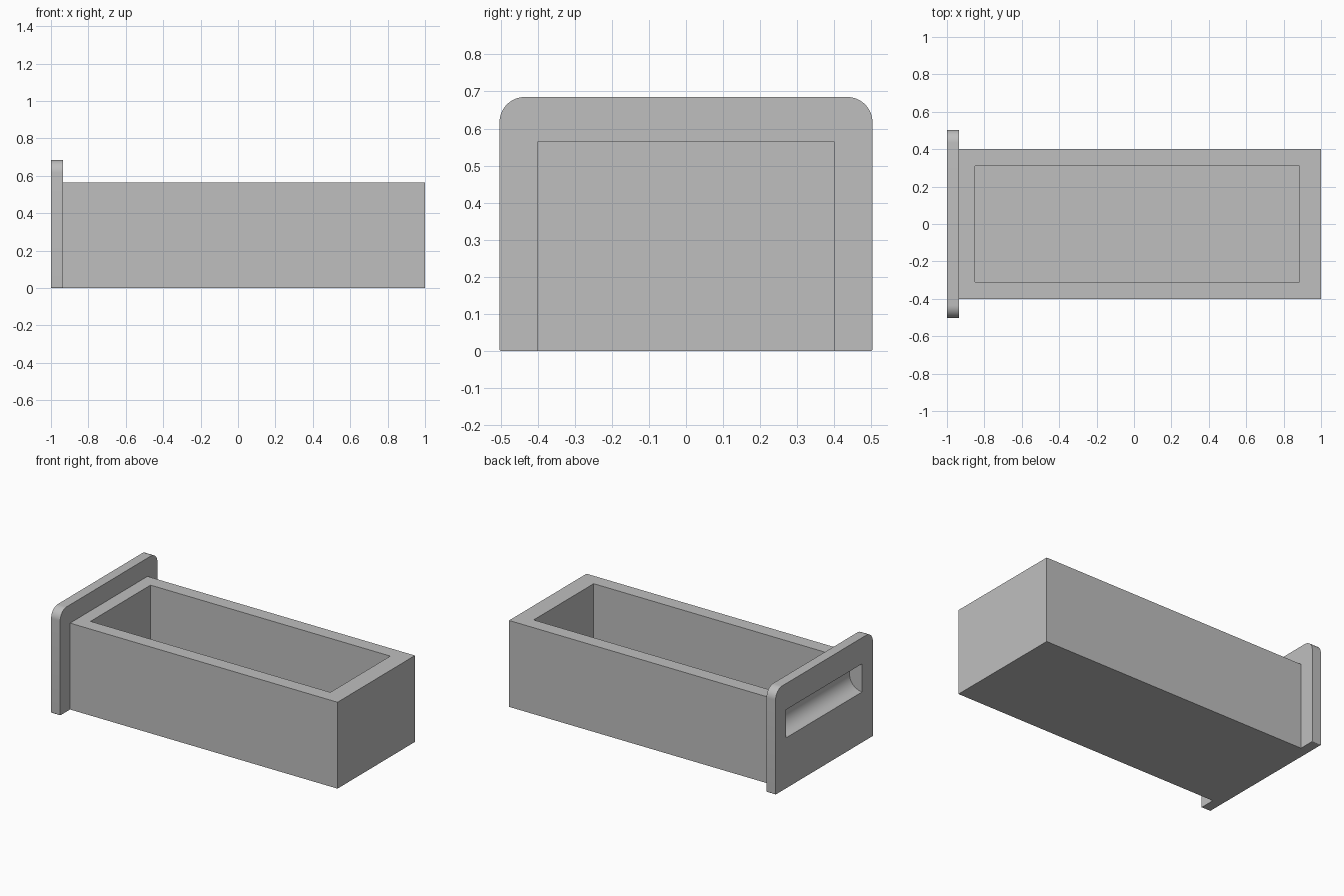
import bpy, bmesh, math
from mathutils import Matrix

if "Cube" in bpy.data.objects:
    bpy.data.objects.remove(bpy.data.objects["Cube"], do_unlink=True)

grey = bpy.data.materials.new("plain grey")
grey.use_nodes = True
colour = (0.52, 0.52, 0.52, 1)
grey.diffuse_color = colour
grey.node_tree.nodes["Principled BSDF"].inputs["Base Color"].default_value = colour


def finish(name, bm):
    bmesh.ops.recalc_face_normals(bm, faces=bm.faces)
    mesh = bpy.data.meshes.new(name)
    bm.to_mesh(mesh)
    bm.free()
    mesh.materials.append(grey)
    obj = bpy.data.objects.new(name, mesh)
    bpy.context.collection.objects.link(obj)
    return obj


def box(name, x0, x1, half_y, z0, z1):
    bm = bmesh.new()
    place = (Matrix.Translation(((x0 + x1) / 2, 0, (z0 + z1) / 2))
             @ Matrix.Diagonal((x1 - x0, 2 * half_y, z1 - z0, 1)))
    bmesh.ops.create_cube(bm, size=1, matrix=place)
    return finish(name, bm)


def rounded_panel(name, x0, x1, half_y, height, top_r, low_r, steps=12):
    # Outline in the y-z plane: one arc per corner, then extruded along x
    bm = bmesh.new()
    corners = [(1, height, top_r, 0), (-1, height, top_r, 1),
               (-1, 0, low_r, 2), (1, 0, low_r, 3)]
    verts = []
    for side, z, r, quarter in corners:
        cy = side * (half_y - r)
        cz = z - r if z else r
        for i in range(steps + 1):
            a = (quarter + i / steps) * math.pi / 2
            verts.append(bm.verts.new((x0, cy + r * math.cos(a), cz + r * math.sin(a))))
    face = bm.faces.new(verts)
    ext = bmesh.ops.extrude_face_region(bm, geom=[face], use_keep_orig=True)
    moved = [v for v in ext["geom"] if isinstance(v, bmesh.types.BMVert)]
    bmesh.ops.translate(bm, verts=moved, vec=(x1 - x0, 0, 0))
    return finish(name, bm)


def cylinder_y(name, x, z, r, half_y):
    bm = bmesh.new()
    place = Matrix.Translation((x, 0, z)) @ Matrix.Rotation(math.pi / 2, 4, "X")
    bmesh.ops.create_cone(bm, cap_ends=True, segments=64, radius1=r, radius2=r,
                          depth=2 * half_y, matrix=place)
    return finish(name, bm)


def combine(target, other, operation):
    mod = target.modifiers.new(operation.lower(), "BOOLEAN")
    mod.operation = operation
    mod.solver = "EXACT"
    mod.object = other
    bpy.context.view_layer.objects.active = target
    bpy.ops.object.modifier_apply(modifier=mod.name)
    bpy.data.objects.remove(other, do_unlink=True)


# Long open tray joined to the taller rounded face panel
drawer = box("drawer", -0.97, 1.0, 0.4, 0, 0.565)
panel = rounded_panel("face_panel", -1.0, -0.935, 0.503, 0.685, 0.068, 0.005)
combine(drawer, panel, "UNION")

# Storage cavity
combine(drawer, box("cavity", -0.85, 0.885, 0.31, 0.09, 0.8), "DIFFERENCE")

# Half-round finger pull in the outer face
combine(drawer, cylinder_y("finger_pull", -1.0, 0.422, 0.092, 0.393), "DIFFERENCE")

# Smooth the rounded corners and pull, keep the other edges crisp
bpy.ops.object.select_all(action="DESELECT")
drawer.select_set(True)
bpy.context.view_layer.objects.active = drawer
bpy.ops.object.shade_smooth_by_angle(angle=math.radians(30))
